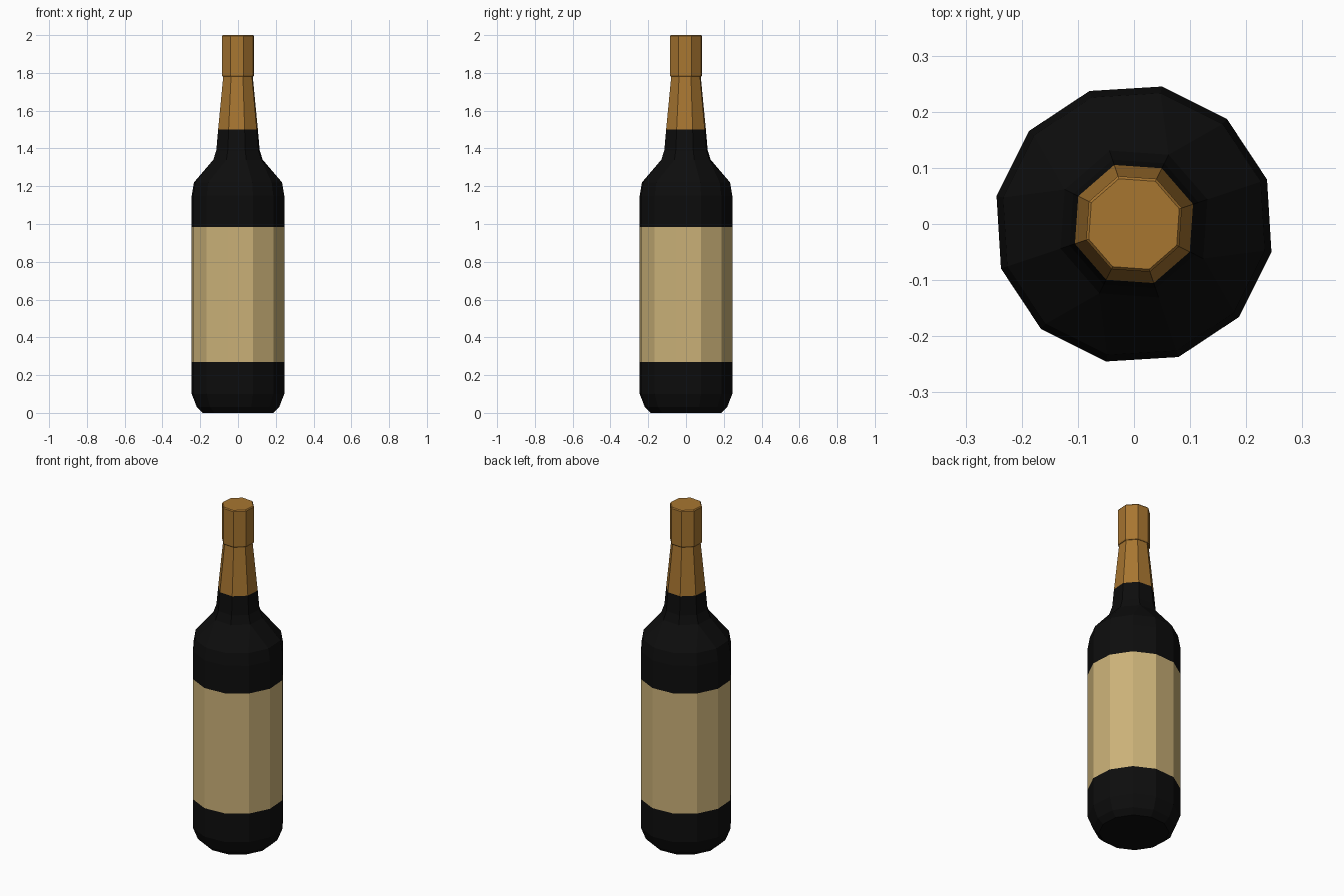
import bpy, bmesh, math

if "Cube" in bpy.data.objects:
    bpy.data.objects.remove(bpy.data.objects["Cube"], do_unlink=True)

START = math.radians(18.5)


def material(name, rgb, rough):
    m = bpy.data.materials.new(name)
    m.use_nodes = True
    m.diffuse_color = (*rgb, 1)
    bsdf = m.node_tree.nodes["Principled BSDF"]
    bsdf.inputs["Base Color"].default_value = (*rgb, 1)
    bsdf.inputs["Roughness"].default_value = rough
    return m


black = material("black glass", (0.004, 0.004, 0.004), 0.5)
paper = material("cream label", (0.60, 0.445, 0.19), 0.8)
gold = material("gold foil", (0.39, 0.18, 0.03), 0.6)


def bridge(bm, low, high):
    """Join two rings; where their side counts differ, fill with triangles."""
    n, m = len(low), len(high)
    i = j = 0
    while i < n or j < m:
        diff = (i + 1) / n - (j + 1) / m
        a, a2 = low[i % n], low[(i + 1) % n]
        b, b2 = high[j % m], high[(j + 1) % m]
        if abs(diff) < 0.05:
            bm.faces.new((a, a2, b2, b))
            i, j = i + 1, j + 1
        elif diff < 0:
            bm.faces.new((a, a2, b))
            i += 1
        else:
            bm.faces.new((a, b2, b))
            j += 1


def lathe(name, rings, mats, pick):
    """Stack of (height, radius, sides) rings, closed at both ends."""
    bm = bmesh.new()
    loops = []
    for z, r, sides in rings:
        angles = [START + math.tau * k / sides for k in range(sides)]
        loops.append([bm.verts.new((r * math.cos(t), r * math.sin(t), z))
                      for t in angles])
    for low, high in zip(loops, loops[1:]):
        bridge(bm, low, high)
    bm.faces.new(loops[0])
    bm.faces.new(loops[-1])
    bmesh.ops.recalc_face_normals(bm, faces=bm.faces)
    for f in bm.faces:
        f.material_index = pick(f.calc_center_median().z)
    mesh = bpy.data.meshes.new(name)
    bm.to_mesh(mesh)
    bm.free()
    for m in mats:
        mesh.materials.append(m)
    obj = bpy.data.objects.new(name, mesh)
    bpy.context.collection.objects.link(obj)
    return obj


# Bottle: twelve-sided body, eight-sided neck, label and foil as height bands
LABEL_LOW, LABEL_HIGH, FOIL = 0.27, 0.985, 1.5
bottle_rings = [
    (0, 0.19, 12), (0.03, 0.222, 12), (0.1, 0.25, 12),
    (LABEL_LOW, 0.25, 12), (LABEL_HIGH, 0.25, 12),
    (1.15, 0.25, 12), (1.22, 0.238, 12),
    (1.34, 0.138, 8), (1.39, 0.121, 8),
    (FOIL, 0.111, 8), (1.785, 0.082, 8),
]


def band(z):
    if z > FOIL:
        return 2
    return 1 if LABEL_LOW < z < LABEL_HIGH else 0


lathe("bottle", bottle_rings, [black, paper, gold], band)

# Cap: octagonal with a fine bevel on both rims
cap_rings = [(1.78, 0.086, 8), (1.786, 0.09, 8), (1.994, 0.09, 8), (2, 0.085, 8)]
lathe("cap", cap_rings, [gold], lambda z: 0)
